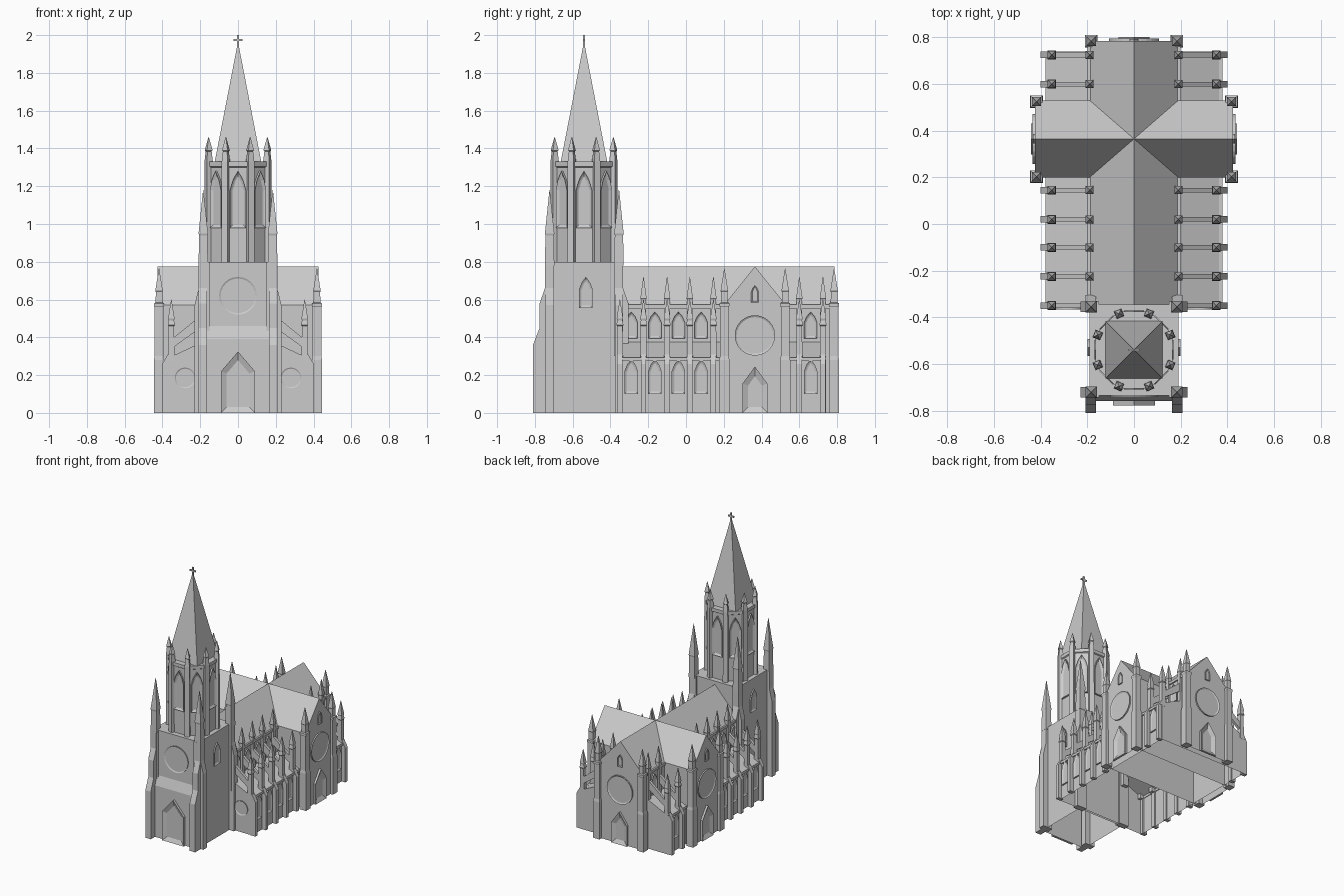
import bpy, bmesh
from math import pi, sin, cos, radians
from mathutils import Matrix, Vector

if "Cube" in bpy.data.objects:
    bpy.data.objects.remove(bpy.data.objects["Cube"])


def finish(bm, name, mirror=False, open_bottom=False):
    bmesh.ops.recalc_face_normals(bm, faces=bm.faces[:])
    if open_bottom:
        low = [f for f in bm.faces if all(v.co.z < 0.001 for v in f.verts)]
        bmesh.ops.delete(bm, geom=low, context='FACES')
    me = bpy.data.meshes.new(name)
    bm.to_mesh(me)
    bm.free()
    ob = bpy.data.objects.new(name, me)
    bpy.context.collection.objects.link(ob)
    if mirror:
        ob.modifiers.new("mirror", 'MIRROR')
    return ob


def panel(bm, pts, origin, angle, depth, frame=()):
    """Extrude an outline (along wall, up) out of a wall facing -y turned by
    angle; frame holds (inset, push back) steps cut into its face."""
    mat = Matrix.Translation(origin) @ Matrix.Rotation(radians(angle), 4, 'Z') @ Matrix.Rotation(pi / 2, 4, 'X')
    out = (mat.to_3x3() @ Vector((0, 0, 1)))
    back = [bm.verts.new(mat @ Vector((x, z, 0))) for x, z in pts]
    front = [bm.verts.new(mat @ Vector((x, z, depth))) for x, z in pts]
    n = len(pts)
    if not frame:
        bm.faces.new(back[::-1])
    for i in range(n):
        j = (i + 1) % n
        bm.faces.new((back[i], back[j], front[j], front[i]))
    face = bm.faces.new(front)
    for inset, push in frame:
        bm.normal_update()
        bmesh.ops.inset_individual(bm, faces=[face], thickness=inset, use_even_offset=True)
        bmesh.ops.translate(bm, verts=face.verts[:], vec=-out * push)


def stack(bm, x, y, rings, n=4, turn=pi / 4):
    """Loft n-sided rings of (z, half width) up a vertical axis."""
    loops = []
    for z, r in rings:
        k = r / cos(pi / n)
        loops.append([bm.verts.new((x + k * cos(turn + 2 * pi * i / n), y + k * sin(turn + 2 * pi * i / n), z))
                      for i in range(n)])
    for a, b in zip(loops, loops[1:]):
        for i in range(n):
            j = (i + 1) % n
            bm.faces.new((a[i], a[j], b[j], b[i]))
    bm.faces.new(loops[0][::-1])
    bm.faces.new(loops[-1])


def box(bm, x0, x1, y0, y1, z0, z1):
    panel(bm, [(x0, z0), (x1, z0), (x1, z1), (x0, z1)], (0, y1, 0), 0, y1 - y0)


def arch(w, h, s):
    """Pointed arch outline: half width, height, springing height."""
    r = h - s
    return [(-w, 0), (w, 0), (w, s), (.62 * w, s + .55 * r), (0, h), (-.62 * w, s + .55 * r), (-w, s)]


def circle(r, n=24):
    return [(r * cos(2 * pi * i / n), r * sin(2 * pi * i / n)) for i in range(n)]


def gable(w, h, s):
    return [(-w, 0), (w, 0), (w, s), (0, h), (-w, s)]


TY = -.54                                   # tower centre
BAYS = [-.29, -.165, -.04, .08, .66]        # window bays
PIERS = [-.35, -.225, -.1, .02, .145, .6, .725]

# nave with side aisles: one hollow cross-section, and the choir end
half = [(.37, 0), (.37, .29), (.19, .375), (.19, .57)]
bm = bmesh.new()
panel(bm, half + [(0, .775)] + [(-x, z) for x, z in half[::-1]], (0, .74, 0), 0, 1.1)
finish(bm, "nave_and_aisles", open_bottom=True)
bm = bmesh.new()
panel(bm, [(.19, 0), (.19, .57), (0, .775), (-.19, .57), (-.19, 0)], (0, .785, 0), 0, .045)
finish(bm, "choir_end", open_bottom=True)

# transept
bm = bmesh.new()
panel(bm, [(.2, 0), (.2, .57), (.365, .775), (.53, .57), (.53, 0)], (-.425, 0, 0), 90, .85)
finish(bm, "transept", open_bottom=True)

# cornices under the eaves
bm = bmesh.new()
for y0, y1 in ((-.35, .2), (.53, .785)):
    box(bm, .185, .2, y0, y1, .553, .573)
for y0, y1 in ((-.36, .2), (.53, .74)):
    box(bm, .365, .38, y0, y1, .275, .293)
finish(bm, "cornices", mirror=True)

# tower base with its sloped front step
bm = bmesh.new()
panel(bm, [(-.76, 0), (-.76, .39), (-.735, .46), (-.735, .8), (-.345, .8), (-.345, 0)], (-.19, 0, 0), 90, .38)
finish(bm, "tower_base", open_bottom=True)

# tower corner buttresses and tall pinnacles
bm = bmesh.new()
panel(bm, [(-.81, 0), (-.81, .36), (-.775, .45), (-.775, .58), (-.747, .66), (-.747, .8), (-.7, .8), (-.7, 0)],
      (.163, 0, 0), 90, .045)
panel(bm, [(-.305, .3), (-.305, .58), (-.333, .66), (-.333, .8), (-.38, .8), (-.38, .3)], (.163, 0, 0), 90, .045)
for y in (-.722, -.355):
    panel(bm, [(.15, 0), (.23, 0), (.23, .57), (.208, .66), (.208, .8), (.15, .8)], (0, y + .022, 0), 0, .044)
    stack(bm, .184, y, [(.78, .025), (.94, .022), (.95, .025), (1.18, .001)])
finish(bm, "tower_buttresses", mirror=True)

# octagonal belfry, with corner piers, pinnacles and louvre windows
bm = bmesh.new()
stack(bm, 0, TY, [(.79, .157), (1.3, .157), (1.305, .165), (1.33, .165)], 8, pi / 8)
finish(bm, "belfry")
bm = bmesh.new()
for i in range(8):
    a = pi / 8 + i * pi / 4
    stack(bm, .168 * cos(a), TY + .168 * sin(a),
          [(.79, .018), (1.33, .017), (1.385, .012), (1.39, .016), (1.46, .001)], 4, a + pi / 4)
finish(bm, "belfry_piers")
bm = bmesh.new()
for i in range(8):
    a = i * 45
    o = (.155 * sin(radians(a)), TY - .155 * cos(radians(a)), .98)
    panel(bm, arch(.042, .3, .2), o, a, .014, ((.009, .008), (.006, .003)))
finish(bm, "belfry_windows")

# spire and cross
bm = bmesh.new()
stack(bm, 0, TY, [(1.33, .123), (1.95, .003)])
finish(bm, "spire")
bm = bmesh.new()
box(bm, -.005, .005, TY - .005, TY + .005, 1.93, 2)
box(bm, -.024, .024, TY - .005, TY + .005, 1.968, 1.979)
finish(bm, "cross")

# aisle buttress piers, flying buttresses and clerestory pinnacles
bm = bmesh.new()
for y in PIERS:
    panel(bm, [(.36, 0), (.4, 0), (.4, .26), (.372, .31), (.36, .31)], (0, y + .014, 0), 0, .028)
    stack(bm, .353, y, [(.27, .016), (.46, .015), (.465, .019), (.49, .014), (.5, .017), (.6, .001)])
    panel(bm, [(.185, .46), (.345, .345), (.345, .395), (.185, .525)], (0, y + .01, 0), 0, .02)
    stack(bm, .19, y, [(.36, .015), (.6, .014), (.605, .017), (.72, .001)])
finish(bm, "flying_buttresses", mirror=True)

# corner buttresses of transept and choir
bm = bmesh.new()
for x, y in ((.418, .203), (.418, .525), (.184, .784)):
    stack(bm, x, y, [(0, .027), (.28, .027), (.3, .023), (.56, .023), (.565, .026), (.58, .026),
                     (.585, .018), (.64, .017), (.645, .02), (.765, .001)])
finish(bm, "corner_buttresses", mirror=True)

# aisle, clerestory and tower side windows
bm = bmesh.new()
for y in BAYS:
    panel(bm, arch(.036, .185, .12), (.37, y, .1), 90, .01, ((.009, .006), (.005, .002)))
    panel(bm, arch(.034, .14, .085), (.19, y, .395), 90, .01, ((.008, .006), (.005, .002)))
panel(bm, arch(.036, .165, .1), (.19, -.53, .555), 90, .01, ((.009, .006), (.005, .002)))
panel(bm, arch(.02, .09, .055), (.425, .365, .585), 90, .008, ((.006, .005),))
finish(bm, "side_windows", mirror=True)
bm = bmesh.new()
panel(bm, arch(.02, .09, .055), (0, .785, .585), 180, .008, ((.006, .005),))
finish(bm, "choir_gable_window")

# rose windows
bm = bmesh.new()
ring = ((.01, .006),)
panel(bm, circle(.1), (0, -.735, .62), 0, .006, ((.008, .004),))
panel(bm, circle(.107), (0, .785, .41), 180, .01, ring)
for s in (1, -1):
    panel(bm, circle(.107), (s * .425, .365, .41), s * 90, .01, ring)
    panel(bm, circle(.055), (s * .28, -.36, .185), 0, .006, ((.006, .004),))
finish(bm, "rose_windows")

# gabled portals
bm = bmesh.new()
steps = ((.01, .005), (.012, .006), (.008, .004))
panel(bm, gable(.09, .325, .22), (0, -.76, 0), 0, .018, steps)
panel(bm, gable(.066, .245, .155), (0, .785, 0), 180, .016, steps)
for s in (1, -1):
    panel(bm, gable(.066, .245, .155), (s * .425, .365, 0), s * 90, .016, steps)
finish(bm, "portals")
